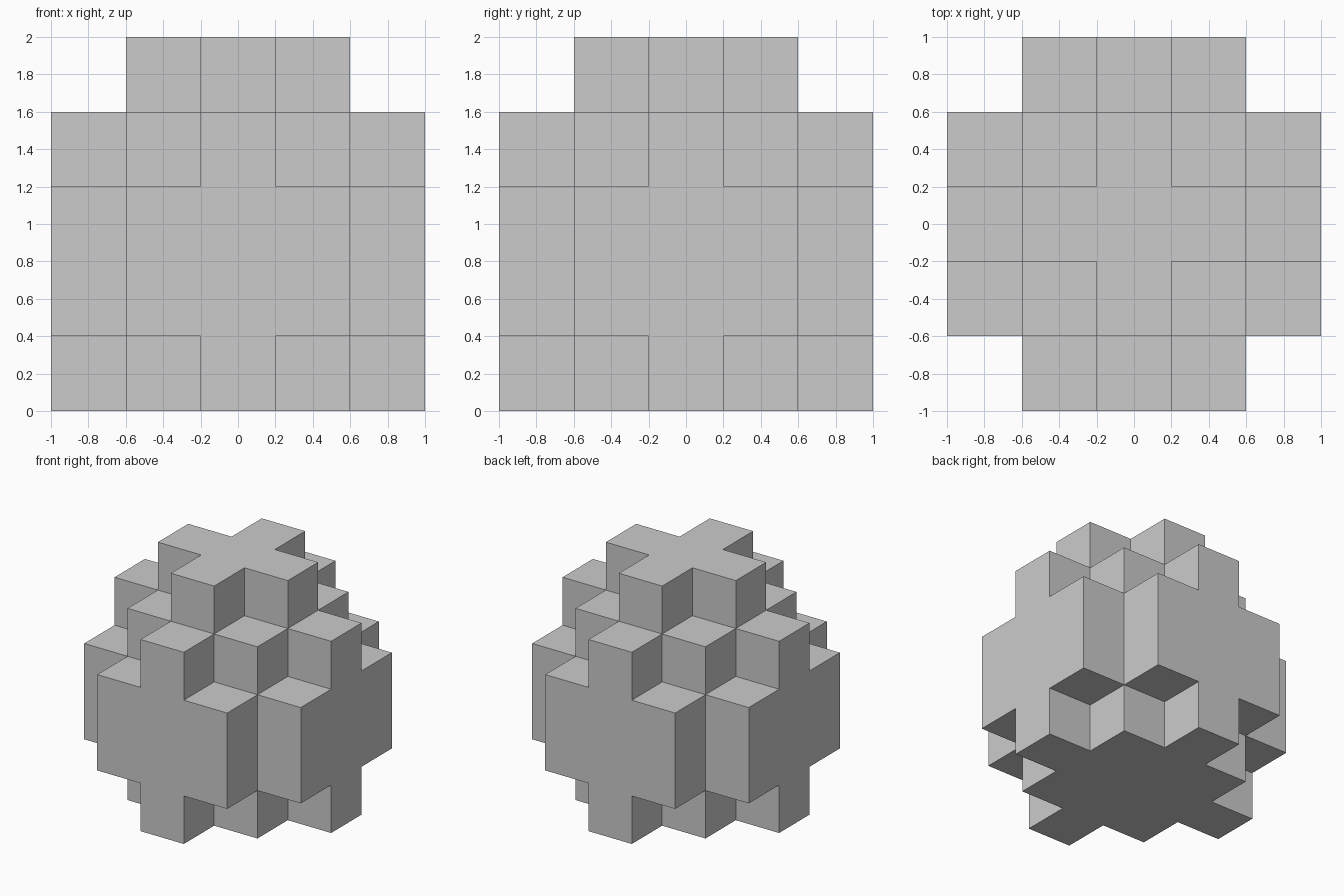
import bpy, bmesh
from mathutils import Vector

if "Cube" in bpy.data.objects:
    bpy.data.objects.remove(bpy.data.objects["Cube"])

CELL = 0.4
# Squared radius of each square-cell layer, bottom to top
LAYERS = [4, 5, 5, 4, 1]

# Filled cells of the stepped ball
cells = {(i, j, k) for k, r2 in enumerate(LAYERS)
         for i in range(-2, 3) for j in range(-2, 3) if i * i + j * j <= r2}


def add_side(bm, cell, axis, sign):
    """Add one square side of a cell, facing outward."""
    n = Vector((0, 0, 0))
    n[axis] = sign
    u = Vector((0, 0, 0))
    u[(axis + 1) % 3] = 1
    v = n.cross(u)
    c = Vector(cell) + Vector((0, 0, 0.5)) + n / 2
    bm.faces.new([bm.verts.new((c + (a * u + b * v) / 2) * CELL)
                  for a, b in ((-1, -1), (1, -1), (1, 1), (-1, 1))])


# Outer skin only: sides that border an empty cell
bm = bmesh.new()
for cell in sorted(cells):
    for axis in range(3):
        for sign in (-1, 1):
            near = list(cell)
            near[axis] += sign
            if tuple(near) not in cells:
                add_side(bm, cell, axis, sign)
bmesh.ops.remove_doubles(bm, verts=bm.verts[:], dist=0.001)

# Merge coplanar squares into clean flat faces
bmesh.ops.dissolve_limit(bm, angle_limit=0.01, verts=bm.verts[:], edges=bm.edges[:])

mesh = bpy.data.meshes.new("stepped_ball")
bm.to_mesh(mesh)
bm.free()
ball = bpy.data.objects.new("stepped_ball", mesh)
bpy.context.collection.objects.link(ball)
